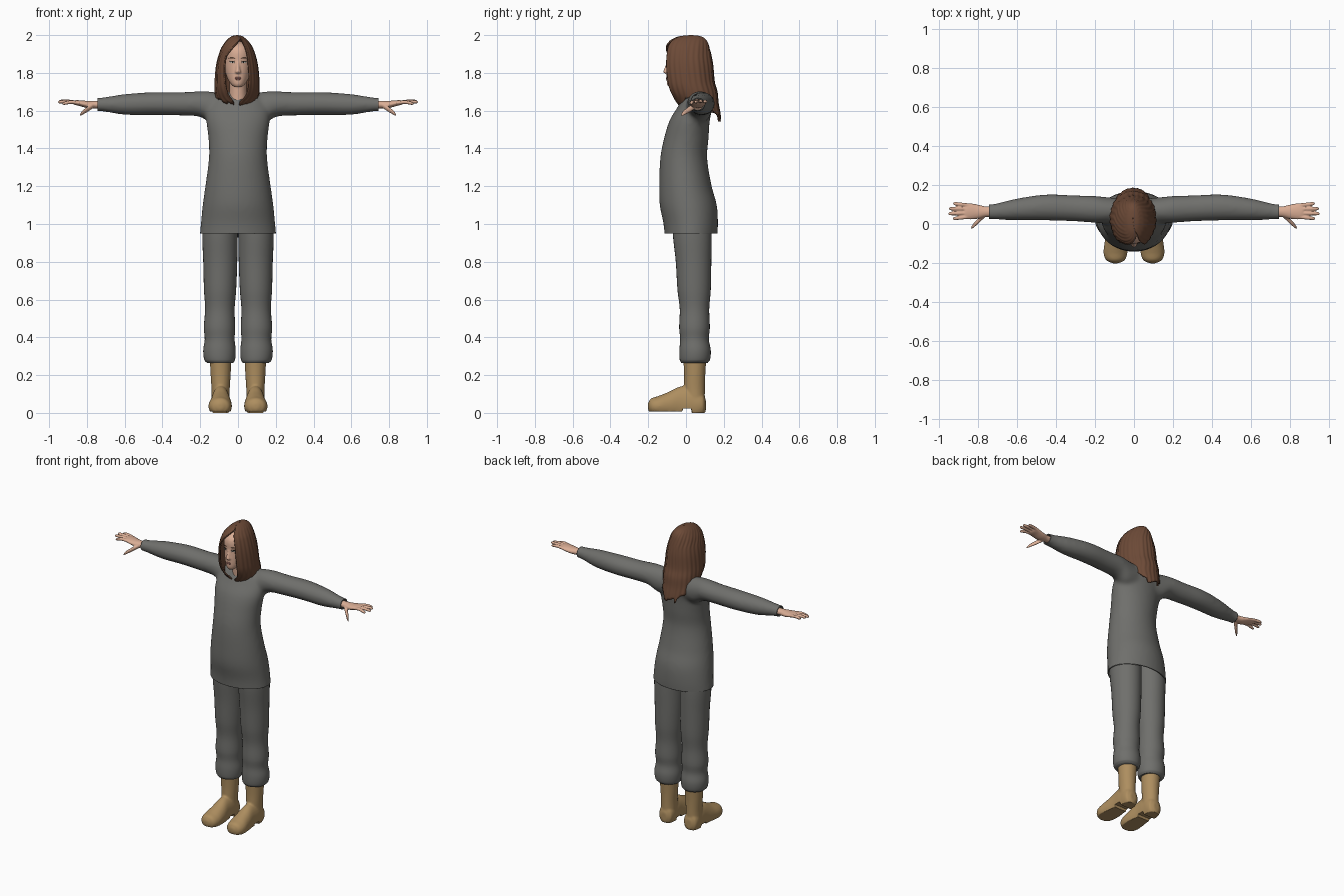
import bpy, bmesh, math, random
from mathutils import Vector

random.seed(4)
if "Cube" in bpy.data.objects:
    bpy.data.objects.remove(bpy.data.objects["Cube"])


def material(name, r, g, b):
    m = bpy.data.materials.new(name)
    m.use_nodes = True
    m.diffuse_color = (r, g, b, 1)
    m.node_tree.nodes["Principled BSDF"].inputs["Base Color"].default_value = (r, g, b, 1)
    return m


CLOTH = material("grey_cloth", .16, .16, .15)
LEATHER = material("tan_leather", .42, .27, .115)
HAIR = material("brown_hair", .15, .068, .038)
SKIN = material("skin", .7, .42, .3)
LIPS = material("lips", .46, .2, .16)
EYE = material("eye_white", .65, .6, .55)
IRIS = material("dark_iris", .04, .03, .02)


def sample(rows, t):
    """Smoothly interpolate rows keyed by their first value."""
    rows = sorted(rows)
    t = min(max(t, rows[0][0]), rows[-1][0])
    last = len(rows) - 1
    i = max(k for k in range(last) if rows[k][0] <= t)
    a, b = rows[i], rows[i + 1]
    before, after = rows[max(i - 1, 0)], rows[min(i + 2, last)]
    h = b[0] - a[0]
    f = (t - a[0]) / h
    out = []
    for c in range(1, len(a)):
        ma = (b[c] - before[c]) / (b[0] - before[0]) * h
        mb = (after[c] - a[c]) / (after[0] - a[0]) * h
        out.append((2*f**3 - 3*f**2 + 1) * a[c] + (f**3 - 2*f**2 + f) * ma
                   + (3*f**2 - 2*f**3) * b[c] + (f**3 - f**2) * mb)
    return out


def loft(bm, axis, rows, sides=32, steps=5, flip=1):
    """Closed elliptical tube: rows hold position, centre pair, radius pair."""
    keys = [a[0] + (b[0] - a[0]) * k / steps for a, b in zip(rows, rows[1:]) for k in range(steps)]
    rings = []
    for t in keys + [rows[-1][0]]:
        u, v, ru, rv = sample(rows, t)
        ring = []
        for k in range(sides):
            a = math.tau * k / sides
            p, q = u + max(ru, .001) * math.cos(a), v + max(rv, .001) * math.sin(a)
            x, y, z = {"x": (t, p, q), "y": (p, t, q), "z": (p, q, t)}[axis]
            ring.append(bm.verts.new((x * flip, y, z)))
        rings.append(ring)
    faces = [bm.faces.new(rings[0]), bm.faces.new(rings[-1][::-1])]
    for a, b in zip(rings, rings[1:]):
        for k in range(sides):
            n = (k + 1) % sides
            faces.append(bm.faces.new((a[k], b[k], b[n], a[n])))
    bmesh.ops.recalc_face_normals(bm, faces=faces)


def make(name, bm, mat):
    mesh = bpy.data.meshes.new(name)
    bm.to_mesh(mesh)
    bm.free()
    mesh.materials.append(mat)
    obj = bpy.data.objects.new(name, mesh)
    bpy.context.collection.objects.link(obj)
    return obj


def fuse(obj, voxel, rounds):
    """Merge overlapping shells into one soft skin."""
    mat = obj.data.materials[0]
    m = obj.modifiers.new("merge", "REMESH")
    m.mode, m.voxel_size = "VOXEL", voxel
    s = obj.modifiers.new("soften", "SMOOTH")
    s.factor, s.iterations = .5, rounds
    bpy.context.view_layer.update()
    mesh = bpy.data.meshes.new_from_object(obj.evaluated_get(bpy.context.evaluated_depsgraph_get()))
    obj.modifiers.clear()
    obj.data = mesh
    mesh.materials.clear()
    mesh.materials.append(mat)
    return obj


def mirror(obj):
    obj.modifiers.new("other_side", "MIRROR").use_mirror_merge = False


# Tunic with sleeves, open at hem and cuffs
bm = bmesh.new()
loft(bm, "z", [(.9, 0, .027, .206, .137), (1, 0, .025, .197, .144), (1.1, 0, .012, .187, .151),
               (1.2, 0, -.003, .173, .139), (1.35, 0, -.012, .154, .124), (1.45, 0, .001, .156, .118),
               (1.55, 0, .02, .168, .106), (1.62, 0, .048, .165, .092), (1.67, 0, .06, .135, .075),
               (1.7, 0, .06, .08, .05)], 48)
for side in (1, -1):
    loft(bm, "x", [(.06, .07, 1.61, .06, .075), (.14, .07, 1.617, .068, .084), (.2, .075, 1.635, .069, .068),
                   (.3, .08, 1.636, .067, .062), (.45, .085, 1.637, .067, .061), (.6, .075, 1.633, .056, .055),
                   (.72, .063, 1.633, .04, .037), (.78, .062, 1.633, .037, .035)], flip=side)
tunic = fuse(make("tunic", bm, CLOTH), .011, 9)
bm = bmesh.new()
bm.from_mesh(tunic.data)
for point, normal in (((0, 0, .95), (0, 0, -1)), ((.745, 0, 0), (1, 0, 0)), ((-.745, 0, 0), (-1, 0, 0))):
    bmesh.ops.bisect_plane(bm, geom=bm.verts[:] + bm.edges[:] + bm.faces[:],
                           plane_co=point, plane_no=normal, clear_outer=True)
bm.to_mesh(tunic.data)
bm.free()
tunic.modifiers.new("fabric", "SOLIDIFY").thickness = .006

# Trousers gathered above the boots
bm = bmesh.new()
loft(bm, "z", [(.265, .095, .045, .07, .07), (.28, .097, .047, .081, .08), (.33, .098, .048, .086, .083),
               (.39, .097, .045, .079, .076), (.45, .098, .045, .083, .081), (.55, .096, .045, .078, .078),
               (.65, .095, .043, .085, .088), (.8, .094, .04, .09, .094), (.95, .095, .033, .094, .103),
               (1.05, .09, .03, .09, .1)])
mirror(make("trouser_legs", bm, CLOTH))

# Boots, trimmed to a flat sole with a heel
bm = bmesh.new()
loft(bm, "z", [(.04, .092, .05, .048, .05), (.12, .092, .045, .048, .055), (.2, .092, .046, .053, .056),
               (.3, .092, .047, .058, .062)])
loft(bm, "y", [(.105, .092, .04, .02, .03), (.09, .092, .045, .045, .06), (.03, .092, .05, .05, .09),
               (-.03, .092, .05, .05, .09), (-.09, .092, .04, .058, .072), (-.15, .095, .035, .061, .053),
               (-.187, .095, .035, .046, .04), (-.202, .095, .035, .015, .016)])
boots = fuse(make("boots", bm, LEATHER), .006, 4)
for v in boots.data.vertices:
    floor = 0 if v.co.y > .03 else .022 if v.co.y > -.02 else .008
    v.co.z = max(v.co.z, floor)
mirror(boots)

# Hands: palm, thumb and four fingers
bm = bmesh.new()
loft(bm, "x", [(.7, .063, 1.632, .027, .021), (.76, .063, 1.632, .027, .02), (.8, .063, 1.633, .036, .019),
               (.84, .065, 1.64, .041, .015), (.865, .066, 1.643, .038, .012), (.876, .066, 1.643, .03, .006)])
loft(bm, "x", [(.765, .05, 1.628, .016, .014), (.8, .015, 1.605, .014, .014), (.825, -.01, 1.588, .011, .011),
               (.836, -.022, 1.577, .005, .006)], 16)
for base, tip, end, drop in ((.037, .028, .93, .012), (.056, .053, .953, .004),
                             (.077, .079, .949, 0), (.096, .104, .928, .003)):
    mid = (base + tip) / 2
    loft(bm, "x", [(.84, base, 1.641, .01, .009), ((.84 + end) / 2, mid, 1.649 - drop / 3, .0098, .0095),
                   (end - .008, tip, 1.65 - drop, .0085, .008), (end, tip, 1.649 - drop, .004, .004)], 14)
mirror(fuse(make("hands", bm, SKIN), .004, 2))

# Head, neck and nose
bm = bmesh.new()
loft(bm, "z", [(1.724, 0, -.07, .018, .02), (1.74, 0, -.055, .037, .045), (1.78, 0, -.02, .06, .083),
               (1.85, 0, 0, .076, .1), (1.92, 0, .003, .075, .1), (1.955, 0, .005, .05, .07),
               (1.965, 0, .005, .02, .03)])
loft(bm, "z", [(1.6, 0, .035, .06, .055), (1.68, 0, .027, .047, .052), (1.82, 0, .02, .045, .055)])
loft(bm, "z", [(1.795, 0, -.099, .008, .007), (1.803, 0, -.105, .015, .015), (1.815, 0, -.104, .012, .014),
               (1.845, 0, -.098, .007, .009), (1.87, 0, -.095, .005, .005)], 16)
head = fuse(make("head", bm, SKIN), .005, 3)
bpy.context.view_layer.update()


def face_plate(name, x, z, rx, rz, mat, depth=.003):
    """Thin oval laid on the face."""
    y = head.ray_cast(Vector((x, -1, z)), Vector((0, 1, 0)))[1].y
    b = bmesh.new()
    bmesh.ops.create_uvsphere(b, u_segments=16, v_segments=10, radius=1)
    for v in b.verts:
        v.co = (x + v.co.x * rx, y + v.co.y * depth + abs(x) * v.co.x * .25 * (1 if x > 0 else -1), z + v.co.z * rz)
    make(name, b, mat)


for label, s in (("left", 1), ("right", -1)):
    face_plate(label + "_eye", s * .031, 1.856, .013, .005, EYE)
    face_plate(label + "_iris", s * .031, 1.856, .005, .005, IRIS, .005)
    face_plate(label + "_lash", s * .031, 1.862, .014, .0018, IRIS, .004)
    face_plate(label + "_brow", s * .033, 1.878, .017, .0025, HAIR)
face_plate("upper_lip", 0, 1.774, .02, .004, LIPS)
face_plate("lower_lip", 0, 1.767, .016, .0045, LIPS)

# Hair: a shell parted in front, with ragged tips
SHAPE = [(1.5, .1, .085, .09), (1.58, .09, .1, .093), (1.64, .062, .11, .11), (1.7, .035, .118, .131),
         (1.75, .018, .118, .134), (1.85, .008, .108, .134), (1.93, .005, .084, .12), (1.97, .012, .058, .098),
         (1.99, .02, .035, .068), (1.997, .025, .02, .04), (2, .027, .002, .003)]
PARTING = [(1.5, -.01, .0), (1.64, -.02, .012), (1.68, -.048, .047), (1.75, -.066, .062),
           (1.88, -.063, .055), (1.93, -.03, .044), (1.97, .008, .027), (1.985, .018, .02), (2, 0, 0)]
COLUMNS, ROWS = 132, 44
bm = bmesh.new()
grid = []
ragged = [random.uniform(-.022, .018) for _ in range(COLUMNS + 1)]
for c in range(COLUMNS + 1):
    f = c / COLUMNS
    facing = math.cos(math.tau * f)
    tip = 1.665 - (.025 * facing if facing > 0 else -.115 * facing) + ragged[c // 3]
    strand = .012 * math.sin(c * 1.05) + .008 * math.sin(c * .37)
    column = []
    for r in range(ROWS + 1):
        z = 2 - (2 - tip) * (r / ROWS) ** 1.7
        cy, rx, ry = sample(SHAPE, z)
        right, left = sample(PARTING, z)
        start = math.asin(max(-1, min(1, left / max(rx, .01))))
        stop = math.tau + math.asin(max(-1, min(1, right / max(rx, .01))))
        a = start + (stop - start) * f
        k = 1 + strand * min(1, r / 12)
        column.append(bm.verts.new((-.005 + rx * k * math.sin(a), cy - ry * k * math.cos(a), z)))
    grid.append(column)
for a, b in zip(grid, grid[1:]):
    for r in range(ROWS):
        bm.faces.new((a[r], a[r + 1], b[r + 1], b[r]))
hair = make("hair", bm, HAIR)
hair.modifiers.new("thickness", "SOLIDIFY").thickness = .008

# Smooth shading with crisp hems and soles
meshes = [o for o in bpy.context.collection.objects if o.type == "MESH"]
for o in meshes:
    o.select_set(True)
bpy.context.view_layer.objects.active = tunic
bpy.ops.object.shade_smooth_by_angle(angle=math.radians(50))
